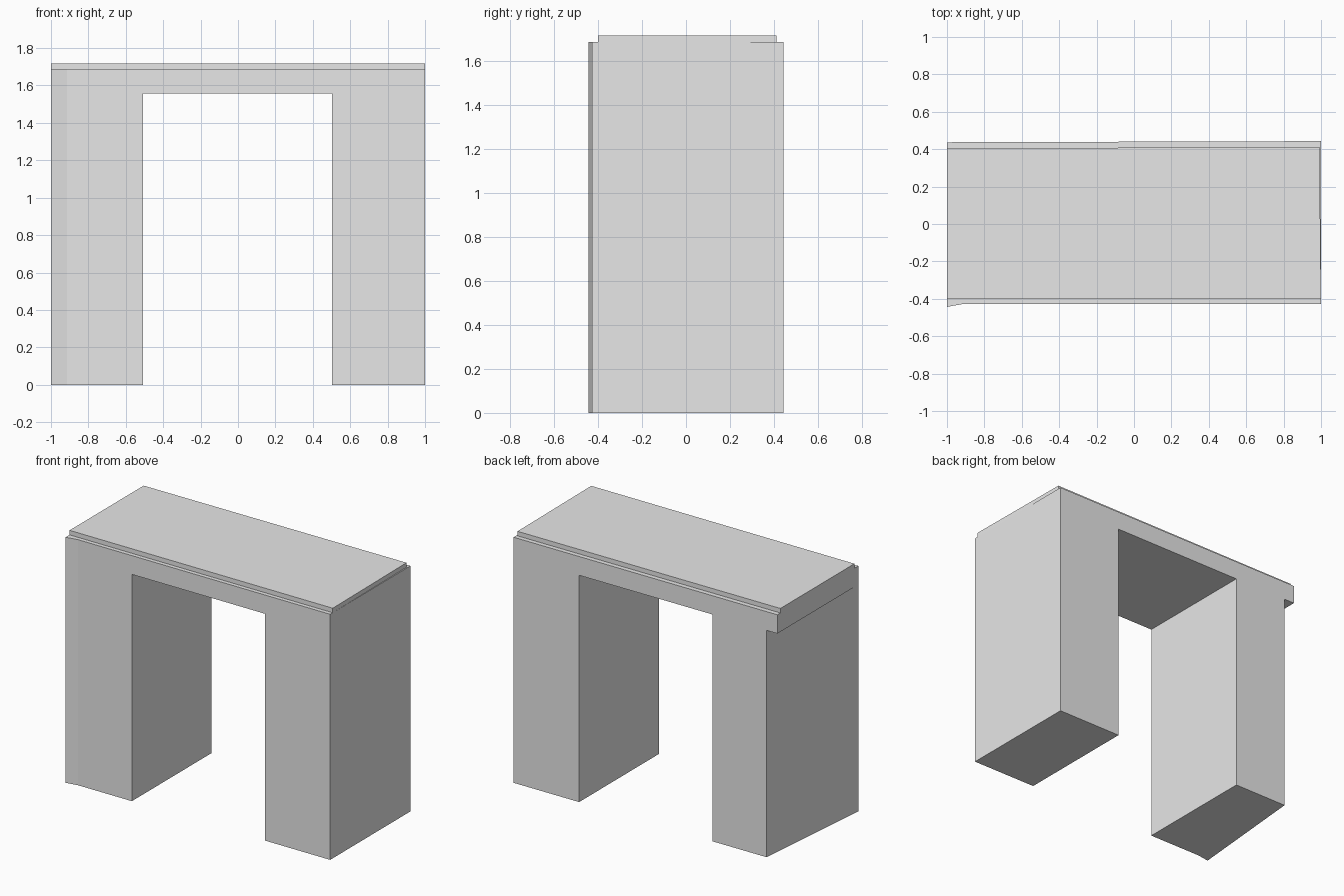
import bpy
import bmesh

cube = bpy.data.objects.get("Cube")
if cube:
    bpy.data.objects.remove(cube, do_unlink=True)

grey = bpy.data.materials.new("plain grey")
grey.use_nodes = True
colour = (0.8, 0.8, 0.8, 1)
grey.diffuse_color = colour
grey.node_tree.nodes["Principled BSDF"].inputs["Base Color"].default_value = colour


def prism(name, plan, bottom, top):
    """Extrude a plan outline upwards from bottom to top."""
    bm = bmesh.new()
    base = bm.faces.new([bm.verts.new((x, y, bottom)) for x, y in plan])
    walls = bmesh.ops.extrude_face_region(bm, geom=[base])["geom"]
    verts = [v for v in walls if isinstance(v, bmesh.types.BMVert)]
    bmesh.ops.translate(bm, verts=verts, vec=(0, 0, top - bottom))
    bmesh.ops.recalc_face_normals(bm, faces=bm.faces[:])
    mesh = bpy.data.meshes.new(name)
    bm.to_mesh(mesh)
    bm.free()
    mesh.materials.append(grey)
    obj = bpy.data.objects.new(name, mesh)
    bpy.context.collection.objects.link(obj)
    return obj


def cut(target, cutter):
    """Subtract the cutter, then discard it."""
    cutter.hide_render = True
    mod = target.modifiers.new("cut", 'BOOLEAN')
    mod.operation = 'DIFFERENCE'
    mod.solver = 'EXACT'
    mod.object = cutter
    bpy.context.view_layer.objects.active = target
    bpy.ops.object.modifier_apply(modifier=mod.name)
    bpy.data.objects.remove(cutter, do_unlink=True)


LEDGE, SOFFIT, TOP = 1.687, 1.558, 1.718

# Legs and lintel in one block, with a flared front corner
frame = prism("legs_and_lintel",
              [(-1, -.443), (-.915, -.428), (1, -.428), (1, .443), (-1, .437)],
              0, LEDGE)

# Central opening
cut(frame, prism("opening_cutter",
                 [(-.507, -.6), (.503, -.6), (.503, .6), (-.507, .6)], -.1, SOFFIT))

# Skewed outer face of the right leg, under the lintel overhang
cut(frame, prism("skew_cutter",
                 [(-1.2, -.6), (-1.014, -.6), (-.905, .6), (-1.2, .6)], -.1, SOFFIT))

# Thin raised cap slab
prism("cap_slab",
      [(-1, -.4), (1, -.4), (.992, .412), (-1, .404)], LEDGE, TOP)
